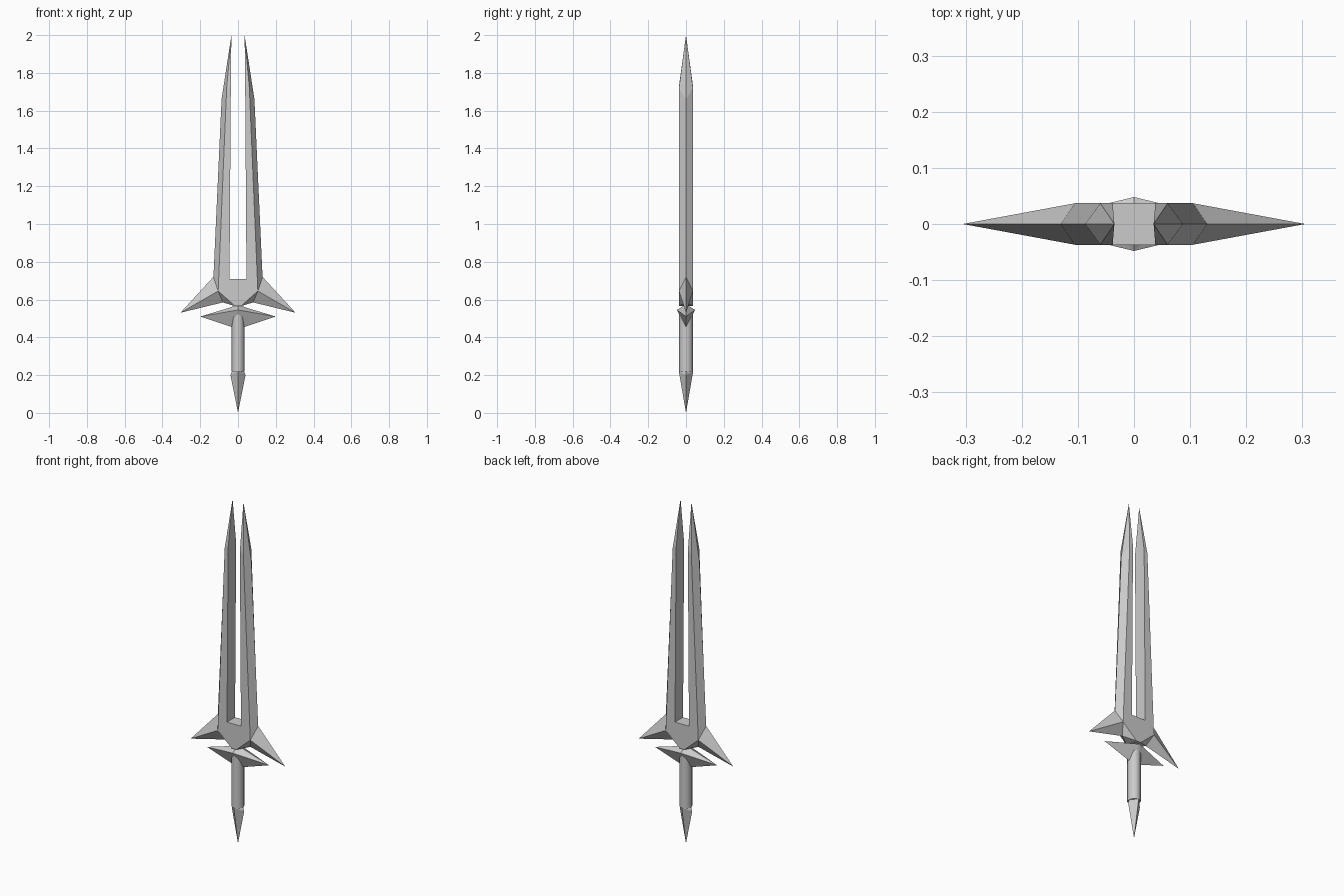
import bpy
import bmesh
import math

if "Cube" in bpy.data.objects:
    bpy.data.objects.remove(bpy.data.objects["Cube"], do_unlink=True)

steel = bpy.data.materials.new("grey steel")
steel.use_nodes = True
colour = (0.6, 0.6, 0.6, 1)
steel.diffuse_color = colour
steel.node_tree.nodes["Principled BSDF"].inputs["Base Color"].default_value = colour


def quartered(name, points, faces):
    """Build one quarter from named points and repeat it across x and y."""
    bm = bmesh.new()
    for sx in (1, -1):
        for sy in (1, -1):
            v = {k: bm.verts.new((x * sx, y * sy, z)) for k, (x, y, z) in points.items()}
            for f in faces:
                bm.faces.new([v[k] for k in f.split()])
    bmesh.ops.remove_doubles(bm, verts=bm.verts, dist=0.0005)
    bmesh.ops.recalc_face_normals(bm, faces=bm.faces)
    mesh = bpy.data.meshes.new(name)
    bm.to_mesh(mesh)
    bm.free()
    mesh.materials.append(steel)
    obj = bpy.data.objects.new(name, mesh)
    bpy.context.collection.objects.link(obj)
    return obj


# Forked blade with swept side spikes
T = 0.037
quartered("forked_blade", {
    "floor_mid": (0, T, 0.71), "floor_core": (0, 0, 0.71),
    "slot": (0.045, T, 0.71), "slot_core": (0.045, 0, 0.71),
    "foot_mid": (0, T, 0.565), "foot_mid_core": (0, 0, 0.565),
    "foot": (0.015, T, 0.565), "foot_core": (0.015, 0, 0.565),
    "corner": (0.105, T, 0.645), "edge": (0.13, 0, 0.72),
    "spike": (0.305, 0, 0.53), "notch": (0.08, 0, 0.585),
    "ridge": (0.06, T, 1.72), "inner": (0.038, T, 1.73),
    "inner_core": (0.038, 0, 1.73), "outer": (0.087, 0, 1.66),
    "tip": (0.035, 0, 2),
}, [
    "foot_mid foot corner slot floor_mid",
    "slot corner ridge inner",
    "corner edge outer ridge",
    "inner ridge tip",
    "ridge outer tip",
    "slot inner inner_core slot_core",
    "inner tip inner_core",
    "floor_mid slot slot_core floor_core",
    "corner spike edge",
    "corner notch spike",
    "foot notch corner",
    "foot foot_core notch",
    "foot_mid foot_mid_core foot_core foot",
])

# Pointed cross guard
quartered("cross_guard", {
    "peak": (0, 0.048, 0.545), "tip": (0.2, 0, 0.51),
    "shoulder": (0.05, 0, 0.555), "top": (0, 0, 0.575),
    "base": (0.035, 0, 0.455), "base_mid": (0, 0, 0.455),
}, [
    "peak tip shoulder",
    "peak shoulder top",
    "peak base tip",
    "peak base_mid base",
])

# Four-sided pommel spike
quartered("pommel", {
    "side": (0.04, 0, 0.2), "front": (0, 0.038, 0.22),
    "point": (0, 0, 0), "top": (0, 0, 0.3),
}, ["side front point", "side front top"])

# Grip
bpy.ops.mesh.primitive_cylinder_add(vertices=8, radius=1, depth=0.32, location=(0, 0, 0.38))
grip = bpy.context.object
grip.name = "grip"
grip.scale = (0.034, 0.037, 1)
bpy.ops.object.transform_apply(location=False, rotation=False, scale=True)
grip.data.materials.append(steel)
bpy.ops.object.shade_smooth_by_angle(angle=math.radians(55))
